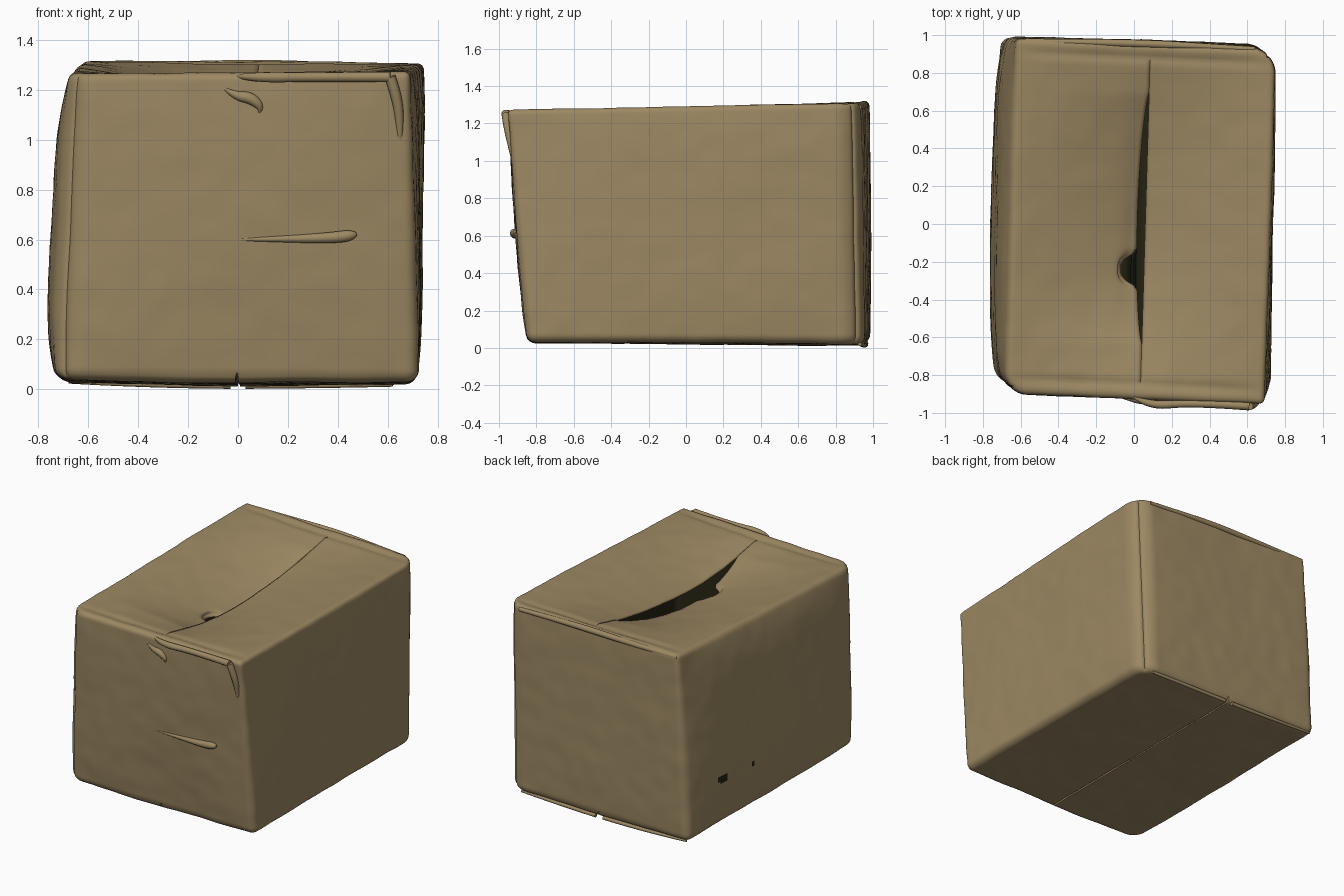
import bpy, bmesh, math
from mathutils import Vector, noise

if "Cube" in bpy.data.objects:
    bpy.data.objects.remove(bpy.data.objects["Cube"])

def material(name, rgb):
    m = bpy.data.materials.new(name)
    m.diffuse_color = (*rgb, 1)
    m.use_nodes = True
    m.node_tree.nodes["Principled BSDF"].inputs["Base Color"].default_value = m.diffuse_color
    return m

CARD = material("cardboard brown", (0.335, 0.247, 0.124))
DARK = material("dark inside", (0.018, 0.016, 0.006))

HALF = (0.71, 0.94, 0.63)
# Slightly skewed box corners, keyed by (x, y, z) side
CORNERS = {
    (-1, -1, -1): (-0.735, -0.85, 0.04), (1, -1, -1): (0.725, -0.85, 0.03),
    (-1, 1, -1): (-0.705, 0.985, 0.025), (1, 1, -1): (0.715, 0.95, 0.02),
    (-1, -1, 1): (-0.675, -0.895, 1.262), (1, -1, 1): (0.69, -0.955, 1.275),
    (-1, 1, 1): (-0.625, 0.985, 1.318), (1, 1, 1): (0.75, 0.925, 1.31)}

def bell(x, width):
    return math.exp(-(x / width) ** 2)

def warp(t):
    """Skewed box position of a point given in -1..1 box coordinates."""
    p = Vector()
    for c, pos in CORNERS.items():
        w = 1
        for a, s in zip(t, c):
            w *= (1 + s * a) / 2
        p += w * Vector(pos)
    return p

def round_corner(p, axis_a, axis_b, sign_a, sign_b, r):
    """Extra rounding of one upright corner, keeping height."""
    a = sign_a * p[axis_a] - (HALF[axis_a] - r)
    b = sign_b * p[axis_b] - (HALF[axis_b] - r)
    if a > 0 and b > 0:
        k = max(a, b) / math.hypot(a, b)
        p[axis_a] = sign_a * (HALF[axis_a] - r + a * k)
        p[axis_b] = sign_b * (HALF[axis_b] - r + b * k)

def shape(t, side):
    """Rounded, dented and sagging surface point; side tells the flap."""
    t = [0.6 * a + 0.4 * math.sin(a * math.pi / 2) for a in t]
    r = 0.038 - 0.01 * t[2]
    p = Vector(a * h for a, h in zip(t, HALF))
    q = Vector(max(r - h, min(h - r, a)) for a, h in zip(p, HALF))
    d = p - q
    n = d.normalized()
    p = q + n * r
    round_corner(p, 0, 1, -1, -1, 0.11)
    round_corner(p, 0, 1, 1, 1, 0.13)
    u, v, w = (a / h for a, h in zip(p, HALF))
    p = warp((u, v, w))
    # soft crumpling of the board
    p += n * 0.006 * noise.noise(p * 2.2) + n * 0.003 * noise.noise(p * 8)
    # bulged walls
    p.x -= 0.058 * max(0, -u) ** 3 * (1 - v ** 4) * (1 - w ** 4)
    p.x += 0.016 * max(0, u) ** 3 * (1 - v ** 4) * (1 - w ** 4)
    p.y -= 0.024 * max(0, -v) ** 3 * (1 - u ** 4) * (1 - w * w)
    p.y += 0.012 * max(0, v) ** 3 * (1 - u ** 4) * (1 - w ** 4)
    if n.z > 0.5:
        # top flaps sink towards the open seam
        run = max(0, 1 - (v / 0.93) ** 2)
        gap = max(0, 1 - ((p.y - 0.03) / 0.66) ** 2)
        sag = 0.11 * run * (1 - 0.15 * v)
        if side < 0:
            sag += 0.07 * gap * (1 - 0.25 * p.y)
        p.z -= sag * (1 - abs(u)) ** 1.3 * n.z
        p.x += 0.025 * bell(u, 0.35)
        if side < 0:
            tear = 0.085 * math.exp(-((p.y + 0.24) / 0.075) ** 4)
            p.x -= (0.042 * gap ** 0.7 + tear) * bell(u, 0.13)
        # pressed fold beside both end walls
        p.z -= 0.012 * bell(abs(v) - 0.92, 0.025) * (1 - u ** 4)
    if n.z < -0.5:
        # bottom flaps sag slightly, with a narrow groove where they meet
        p.z -= 0.010 * (1 - abs(u))
        p.z += 0.03 * bell(u, 0.015)
        if abs(u) < 0.07:
            p.x -= u * 0.71 * 0.75
    return p

# Box body: gridded cube, seam split between the top flaps
bm = bmesh.new()
bmesh.ops.create_cube(bm, size=2)
bmesh.ops.subdivide_edges(bm, edges=bm.edges[:], cuts=79, use_grid_fill=True)
seam = [e for e in bm.edges if all(abs(v.co.x) < 1e-4 and v.co.z > 0.999
                                   and abs(v.co.y) < 0.88 for v in e.verts)]
bmesh.ops.split_edges(bm, edges=seam)
moved = []
for v in bm.verts:
    side = sum(f.calc_center_median().x for f in v.link_faces)
    moved.append(shape(v.co, side))
for v, co in zip(bm.verts, moved):
    v.co = co
bmesh.ops.recalc_face_normals(bm, faces=bm.faces[:])
# Small dark punctures in the left wall: (y, z, half length, half height)
holes = [(0.64, 0.36, 0.05, 0.028), (0.33, 0.35, 0.022, 0.022)]
for f in bm.faces:
    c = f.calc_center_median()
    if c.x < -0.6 and any(((c.y - y) / a) ** 2 + ((c.z - z) / b) ** 2 < 1
                          for y, z, a, b in holes):
        f.material_index = 1
mesh = bpy.data.meshes.new("box_body")
bm.to_mesh(mesh)
bm.free()
mesh.materials.append(CARD)
mesh.materials.append(DARK)
body = bpy.data.objects.new("box_body", mesh)
bpy.context.collection.objects.link(body)
bpy.context.view_layer.objects.active = body
body.select_set(True)
bpy.ops.object.shade_smooth_by_angle(angle=math.radians(50))
body.select_set(False)
# Board thickness with a dark inner face
wall = body.modifiers.new("board thickness", 'SOLIDIFY')
wall.thickness = 0.012
wall.offset = -1
wall.material_offset = 1

def fold(name, points, radius):
    """Rounded crease along points of (x, y, z, relative thickness)."""
    cu = bpy.data.curves.new(name, 'CURVE')
    cu.dimensions = '3D'
    cu.bevel_depth = radius
    cu.bevel_resolution = 3
    cu.use_fill_caps = True
    cu.resolution_u = 6
    sp = cu.splines.new('NURBS')
    sp.points.add(len(points) - 1)
    sp.order_u = 3
    sp.use_endpoint_u = True
    for p, (x, y, z, k) in zip(sp.points, points):
        p.co = (x, y, z, 1)
        p.radius = k
    tmp = bpy.data.objects.new(name, cu)
    bpy.context.collection.objects.link(tmp)
    deps = bpy.context.evaluated_depsgraph_get()
    me = bpy.data.meshes.new_from_object(tmp.evaluated_get(deps))
    bpy.data.objects.remove(tmp)
    me.materials.clear()
    me.materials.append(CARD)
    me.polygons.foreach_set("use_smooth", [True] * len(me.polygons))
    bpy.context.collection.objects.link(bpy.data.objects.new(name, me))

# Creases and torn tab on the front
fold("front_crease", [(0.0, -0.905, 0.60, 0.2), (0.2, -0.912, 0.602, 0.6),
                      (0.38, -0.916, 0.607, 1), (0.46, -0.919, 0.618, 1),
                      (0.475, -0.917, 0.622, 0.3)], 0.024)
fold("front_tab", [(-0.06, -0.920, 1.21, 0.2), (-0.01, -0.926, 1.175, 0.8),
                   (0.05, -0.930, 1.17, 1.2), (0.095, -0.931, 1.13, 0.7),
                   (0.085, -0.928, 1.11, 0.2)], 0.022)
# Flap lips along the end edges
fold("back_top_lip", [(-0.61, 0.968, 1.297, 0.7), (-0.3, 0.963, 1.296, 1),
                      (0.1, 0.953, 1.303, 1.2), (0.4, 0.938, 1.294, 0.9),
                      (0.64, 0.925, 1.285, 0.8)], 0.018)
fold("front_top_lip", [(0.0, -0.915, 1.255, 0.4), (0.08, -0.965, 1.250, 1.2),
                       (0.3, -0.945, 1.252, 0.9), (0.61, -0.965, 1.252, 1.1)], 0.020)
# Loose lip running down the front right corner
fold("front_corner_lip", [(0.61, -0.965, 1.252, 1), (0.635, -0.955, 1.18, 1),
                          (0.65, -0.935, 1.08, 0.8), (0.65, -0.915, 0.95, 0.3)], 0.022)
fold("back_bottom_lip", [(-0.68, 0.965, 0.03, 0.6), (-0.35, 0.965, 0.016, 1),
                         (-0.03, 0.955, 0.014, 1)], 0.013)
fold("back_bottom_lip_right", [(0.03, 0.955, 0.014, 1), (0.35, 0.945, 0.016, 1),
                               (0.62, 0.93, 0.02, 0.8)], 0.013)
